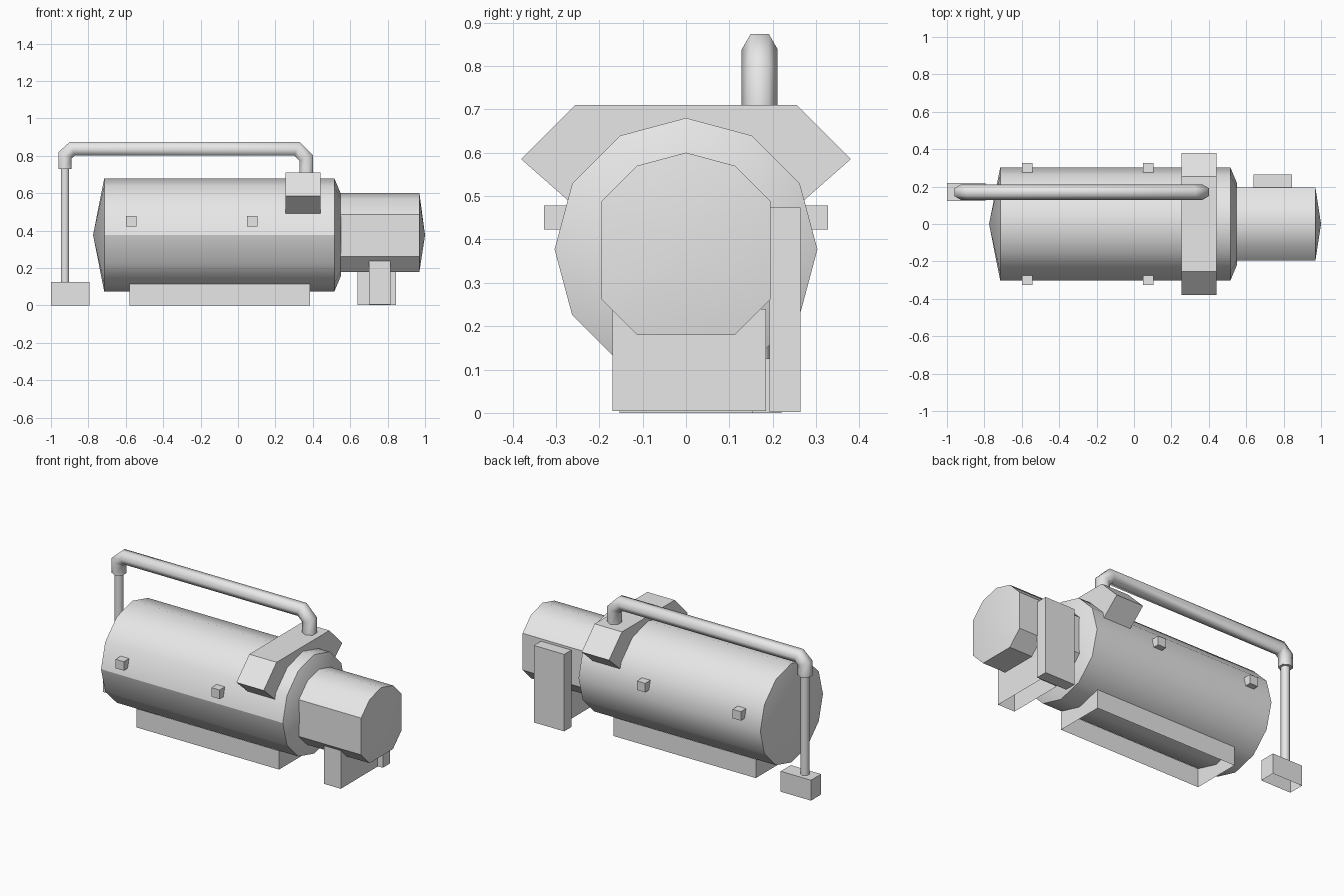
import bpy
import bmesh
from math import sin, cos, pi, radians
from mathutils import Vector

cube = bpy.data.objects.get("Cube")
if cube:
    bpy.data.objects.remove(cube, do_unlink=True)

grey = bpy.data.materials.new("plain_grey")
grey.use_nodes = True
grey.diffuse_color = (0.8, 0.8, 0.8, 1)
grey.node_tree.nodes["Principled BSDF"].inputs["Base Color"].default_value = (0.8, 0.8, 0.8, 1)


def finish(name, bm, angle=32, sharp=None):
    """Clean up, shade smooth below the angle, and add to the scene."""
    bmesh.ops.remove_doubles(bm, verts=bm.verts, dist=1e-4)
    bmesh.ops.recalc_face_normals(bm, faces=bm.faces)
    for f in bm.faces:
        f.smooth = True
    for e in bm.edges:
        e.smooth = len(e.link_faces) == 2 and e.calc_face_angle(0) < radians(angle)
        if sharp and sharp(e):
            e.smooth = False
    mesh = bpy.data.meshes.new(name)
    bm.to_mesh(mesh)
    bm.free()
    mesh.materials.append(grey)
    obj = bpy.data.objects.new(name, mesh)
    bpy.context.scene.collection.objects.link(obj)
    return obj


def loft(name, rings, angle=32, sharp=None):
    """Skin a row of matching rings; a ring of equal points makes a tip."""
    bm = bmesh.new()
    rows = [[bm.verts.new(p) for p in ring] for ring in rings]
    n = len(rows[0])
    for a, b in zip(rows, rows[1:]):
        for i in range(n):
            j = (i + 1) % n
            bm.faces.new((a[i], a[j], b[j], b[i]))
    for ring, row in ((rings[0], rows[0]), (rings[-1], rows[-1])):
        if (Vector(ring[0]) - Vector(ring[1])).length > 1e-4:
            bm.faces.new(row)
    return finish(name, bm, angle, sharp)


def box(name, x, y, z, open_bottom=False, open_top=False):
    bm = bmesh.new()
    bmesh.ops.create_cube(bm, size=1)
    for v in bm.verts:
        v.co = [lo + (c + 0.5) * (hi - lo) for c, (lo, hi) in zip(v.co, (x, y, z))]
    bm.normal_update()
    drop = [f for f in bm.faces if (open_bottom and f.normal.z < -0.5)
            or (open_top and f.normal.z > 0.5)]
    bmesh.ops.delete(bm, geom=drop, context='FACES')
    return finish(name, bm)


def profile_ring(x, r, skip=(), z=0.377):
    """Twelve-sided section across x, leaving out the skipped corners."""
    return [(x, r * sin(i * pi / 6), z + r * cos(i * pi / 6))
            for i in range(12) if i not in skip]


def pipe(name, path, r, y=0.17):
    """Six-sided pipe along an x-z path with mitred bends."""
    pts = [Vector((x, 0, z)) for x, z in path]
    rings = []
    for i, p in enumerate(pts):
        d1 = (p - pts[max(i - 1, 0)]).normalized()
        d2 = (pts[min(i + 1, len(pts) - 1)] - p).normalized()
        t = (d1 + d2).normalized()
        across = Vector((-t.z, 0, t.x)) / t.dot(d1 if i else d2)
        rings.append([p + across * r * sin(k * pi / 3)
                      + Vector((0, y + r * cos(k * pi / 3), 0)) for k in range(6)])
    return loft(name, rings, 65)


# Main tank with a shallow tip at one end and a shouldered dome at the other
loft("tank", [profile_ring(x, r) for x, r in
              ((-0.775, 0), (-0.715, 0.303), (0.515, 0.303), (0.55, 0.22), (0.565, 0))],
     sharp=lambda e: all(v.co.y < -0.302 for v in e.verts))

# Motor housing with flat sides and a flat underside
loft("motor", [profile_ring(x, r, (3, 6, 9), 0.375) for x, r in
               ((0.54, 0.225), (0.97, 0.225), (1.0, 0))])

# Saddle box over the tank
half = [(0.255, 0.71), (0.38, 0.585), (0.255, 0.475)]
section = half + [(-y, z) for y, z in reversed(half)]
loft("saddle_box", [[(x, y, z) for y, z in section] for x in (0.255, 0.44)])

# Supports
box("tank_cradle", (-0.58, 0.385), (-0.153, 0.153), (0, 0.115), True, True)
box("motor_foot", (0.70, 0.815), (-0.17, 0.185), (0.004, 0.24), True)
box("motor_side_cabinet", (0.64, 0.845), (0.193, 0.264), (0.002, 0.473))

# Side lugs
for side, s in (("left", -1), ("right", 1)):
    for end, x in (("rear", -0.6), ("front", 0.048)):
        box(f"lug_{end}_{side}", (x, x + 0.056), sorted((s * 0.27, s * 0.327)), (0.423, 0.478))

# Pipework and its ground box
pipe("overhead_pipe", [(-0.925, 0.73), (-0.925, 0.803), (-0.886, 0.838),
                       (0.316, 0.838), (0.365, 0.789), (0.365, 0.69)], 0.0415)
pipe("down_pipe", [(-0.925, 0.11), (-0.925, 0.75)], 0.026)
box("pipe_ground_box", (-1.0, -0.795), (0.122, 0.22), (0, 0.125), True)
